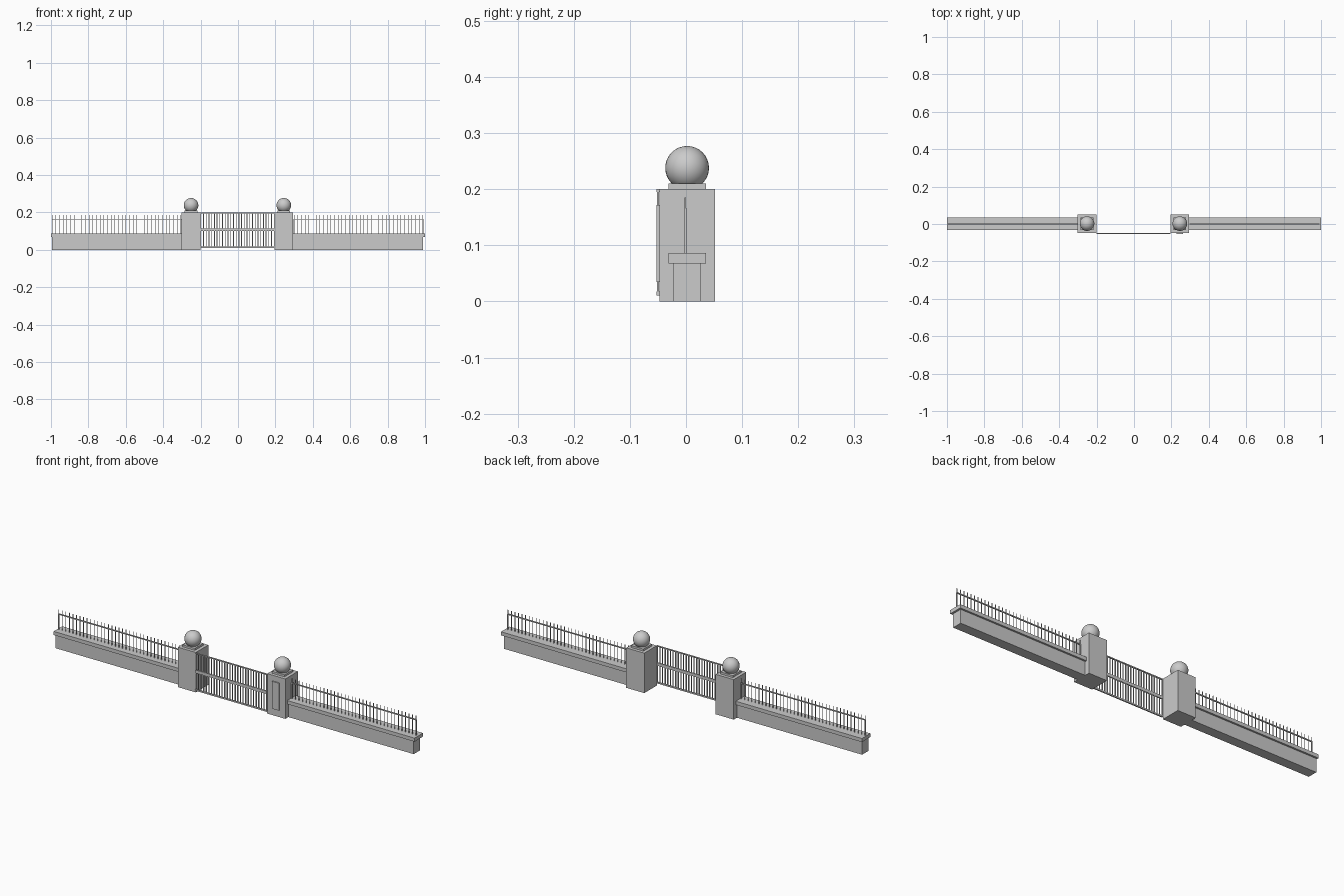
import bpy

cube = bpy.data.objects.get("Cube")
if cube:
    bpy.data.objects.remove(cube, do_unlink=True)

stone = bpy.data.materials.new("grey_stone")
stone.use_nodes = True
GREY = (0.6, 0.6, 0.6, 1)
stone.diffuse_color = GREY
stone.node_tree.nodes["Principled BSDF"].inputs["Base Color"].default_value = GREY


def boxes(name, spans):
    """One object made of boxes, each given as x0, x1, y0, y1, z0, z1."""
    verts, faces = [], []
    for x0, x1, y0, y1, z0, z1 in spans:
        n = len(verts)
        verts += [(x, y, z) for z in (z0, z1)
                  for x, y in ((x0, y0), (x1, y0), (x1, y1), (x0, y1))]
        faces += [(n + 3, n + 2, n + 1, n), (n + 4, n + 5, n + 6, n + 7)]
        faces += [(n + i, n + (i + 1) % 4, n + 4 + (i + 1) % 4, n + 4 + i)
                  for i in range(4)]
    mesh = bpy.data.meshes.new(name)
    mesh.from_pydata(verts, [], faces)
    mesh.materials.append(stone)
    obj = bpy.data.objects.new(name, mesh)
    bpy.context.collection.objects.link(obj)
    return obj


def bars(x0, x1, count, width, y, z0, z1):
    """Evenly spaced square uprights between x0 and x1."""
    h = width / 2
    step = (x1 - x0) / (count - 1)
    return [(x0 + i * step - h, x0 + i * step + h, y - h, y + h, z0, z1)
            for i in range(count)]


# Each side: pillar centre, wall end, coping end, and fence limits
sides = {"right": (-0.251, -0.995, -1.0, -0.993, -0.305),
         "left": (0.245, 0.99, 1.0, 0.988, 0.3)}
for side, (px, wall_end, cope_end, f0, f1) in sides.items():
    # Pillar, cap and ball
    boxes(side + "_pillar", [(px - 0.05, px + 0.05, -0.047, 0.052, 0, 0.2)])
    boxes(side + "_pillar_cap",
          [(px - 0.034, px + 0.034, -0.031, 0.036, 0.2, 0.21)])
    bpy.ops.mesh.primitive_uv_sphere_add(segments=32, ring_count=16, radius=0.039,
                                         location=(px, 0.002, 0.238))
    ball = bpy.context.object
    ball.name = side + "_ball"
    ball.data.materials.append(stone)
    bpy.ops.object.shade_smooth()

    # Low wall and its coping
    a, b = sorted((px, wall_end))
    boxes(side + "_wall", [(a, b, -0.023, 0.027, 0, 0.07)])
    a, b = sorted((px, cope_end))
    boxes(side + "_coping", [(a, b, -0.031, 0.036, 0.068, 0.086)])

    # Railing: end posts, top rail, bottom rail and thin spikes
    a, b = sorted((f0, f1))
    boxes(side + "_railing_frame",
          bars(a, b, 2, 0.005, -0.001, 0.086, 0.165)
          + [(a, b, -0.0035, 0.0015, 0.161, 0.166)])
    boxes(side + "_railing_bars", bars(a, b, 36, 0.0025, -0.001, 0.086, 0.185))

# Sliding gate just in front of the pillars
boxes("gate_rails", [(-0.201, 0.196, -0.053, -0.047, z0, z1)
                     for z0, z1 in ((0.011, 0.018), (0.1, 0.115), (0.195, 0.2))])
boxes("gate_bars", bars(-0.199, 0.194, 28, 0.004, -0.05, 0.011, 0.2))

# Thin plate on the pillar face
boxes("pillar_plate", [(0.226, 0.263, -0.053, -0.046, 0.035, 0.172)])
